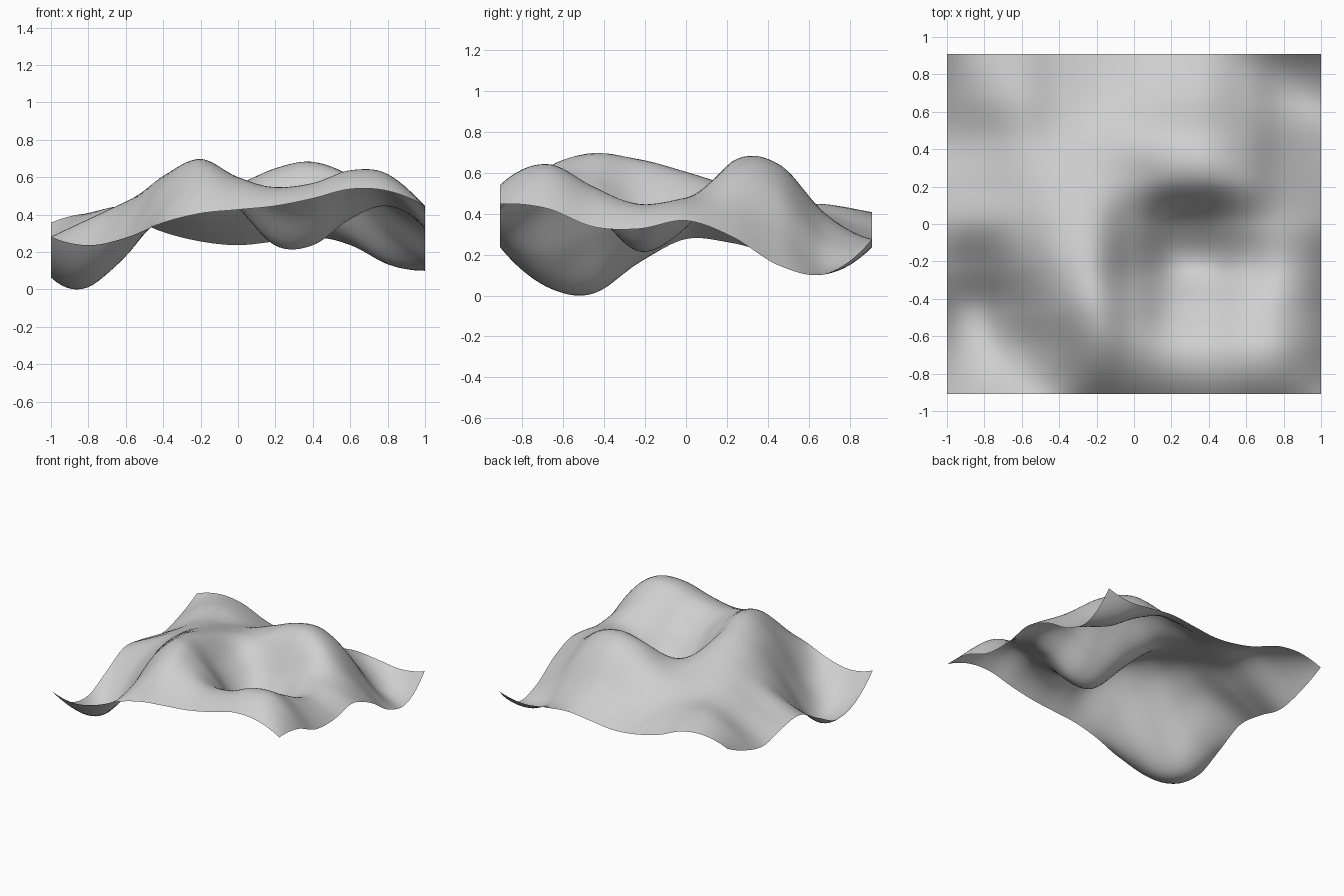
import bpy, bmesh

if "Cube" in bpy.data.objects:
    bpy.data.objects.remove(bpy.data.objects["Cube"], do_unlink=True)

HALF_X, HALF_Y = 1.0, 0.91
STEPS_X, STEPS_Y = 72, 66

# Terrain heights in hundredths: rows run front to back, columns along +x
HEIGHTS = [
    [28.5, 24, 28, 36, 41, 43, 45, 49, 54, 53, 45],
    [11, 5, 18, 45, 62, 59, 55, 57, 64, 62, 43],
    [7, 3, 27, 57, 70, 58, 43, 43, 52, 52, 34],
    [17, 21, 41, 61, 66, 45, 24, 24, 38, 45, 33],
    [28, 37, 47, 58, 60, 46, 34, 37, 47, 47, 37],
    [26, 36, 46, 52, 54, 55, 62, 66, 61, 45, 29],
    [21, 34, 44, 45, 48, 55, 62, 64, 53, 31, 15],
    [26, 40, 45, 40, 37, 38, 40, 39, 28, 14, 11],
    [36, 41, 39, 31, 26, 24, 26, 28, 26, 24, 28],
]


def spline(values, t):
    """Smooth curve through evenly spaced values, with t from 0 to 1."""
    first = 3 * (values[0] - values[1]) + values[2]
    last = 3 * (values[-1] - values[-2]) + values[-3]
    padded = [first, *values, last]
    place = t * (len(values) - 1)
    i = min(int(place), len(values) - 2)
    u = place - i
    a, b, c, d = padded[i:i + 4]
    return b + u / 2 * (c - a + u * (2 * a - 5 * b + 4 * c - d
                                     + u * (3 * (b - c) + d - a)))


def height(s, t):
    return spline([spline(row, s) for row in HEIGHTS], t) / 100


# Rolling sheet: a flat grid lifted by the height function
bm = bmesh.new()
bmesh.ops.create_grid(bm, x_segments=STEPS_X, y_segments=STEPS_Y, size=1)
for vert in bm.verts:
    x, y = vert.co.x, vert.co.y
    s = min(max((x + 1) / 2, 0), 1)
    t = min(max((y + 1) / 2, 0), 1)
    vert.co = (x * HALF_X, y * HALF_Y, height(s, t))
lowest = min(vert.co.z for vert in bm.verts)
for vert in bm.verts:
    vert.co.z -= lowest
for face in bm.faces:
    face.smooth = True

mesh = bpy.data.meshes.new("terrain_surface")
bm.to_mesh(mesh)
bm.free()
terrain = bpy.data.objects.new("terrain_surface", mesh)
bpy.context.collection.objects.link(terrain)

# Plain grey finish
grey = bpy.data.materials.new("light_grey")
grey.use_nodes = True
colour = (0.62, 0.62, 0.62, 1.0)
grey.diffuse_color = colour
grey.node_tree.nodes["Principled BSDF"].inputs["Base Color"].default_value = colour
mesh.materials.append(grey)
